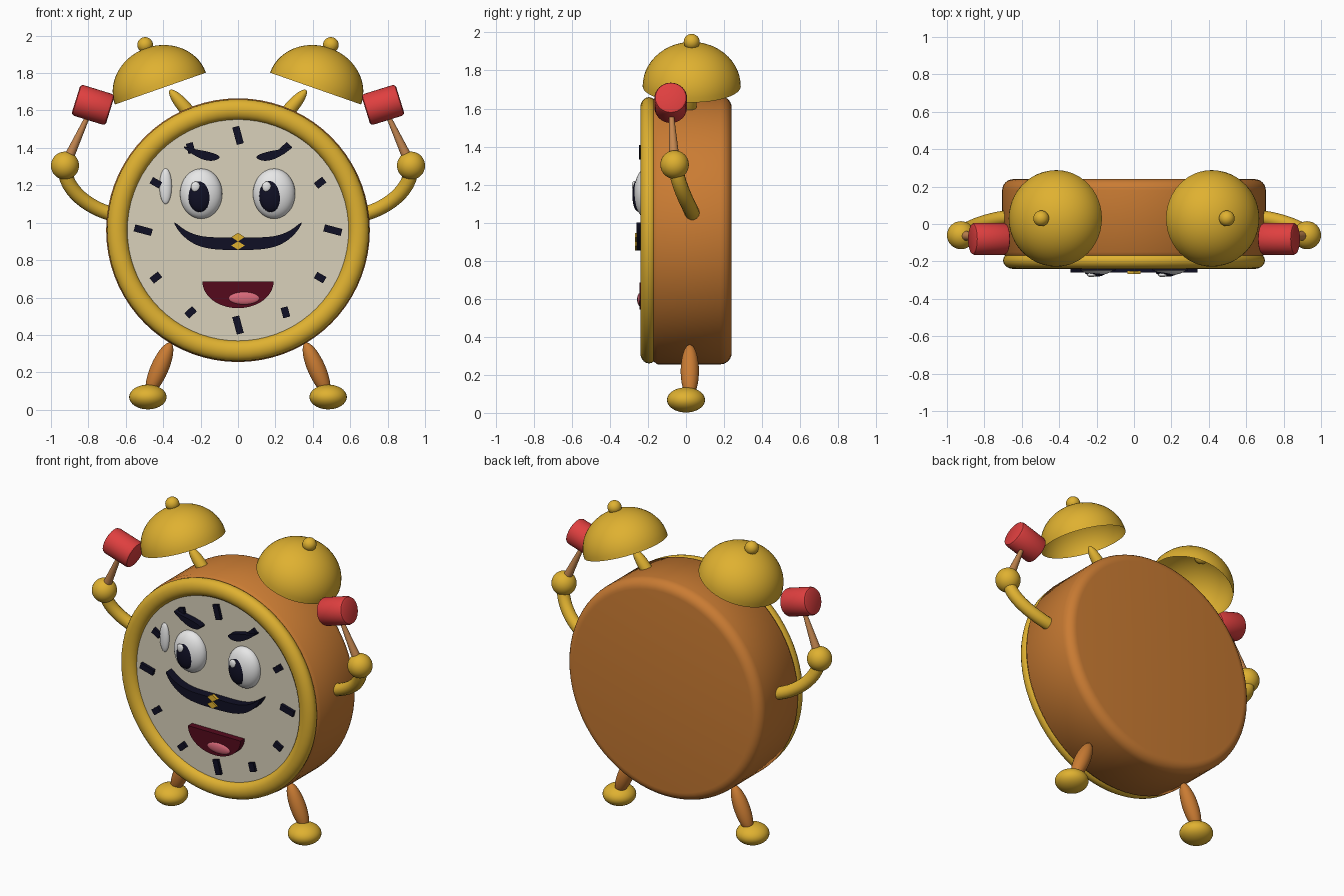
import bpy, bmesh
from math import sin, cos, pi, radians, sqrt
from mathutils import Vector

cube = bpy.data.objects.get("Cube")
if cube:
    bpy.data.objects.remove(cube, do_unlink=True)


def material(name, r, g, b):
    m = bpy.data.materials.new(name)
    m.use_nodes = True
    m.diffuse_color = (r, g, b, 1)
    node = m.node_tree.nodes["Principled BSDF"]
    node.inputs["Base Color"].default_value = (r, g, b, 1)
    node.inputs["Roughness"].default_value = 0.6
    return m


gold = material("gold", 0.74, 0.44, 0.03)
orange = material("orange", 0.59, 0.2, 0.033)
cream = material("cream", 0.7, 0.64, 0.5)
red = material("red", 0.74, 0.05, 0.05)
navy = material("navy", 0.005, 0.005, 0.018)
white = material("white", 0.85, 0.85, 0.85)
maroon = material("maroon", 0.09, 0.003, 0.012)
pink = material("pink", 0.68, 0.14, 0.19)
tan = material("tan", 0.55, 0.24, 0.08)

CENTRE = 0.96  # height of the dial centre


def finish(obj, name, mat, angle=40):
    obj.name = obj.data.name = name
    obj.data.materials.append(mat)
    bpy.ops.object.select_all(action="DESELECT")
    obj.select_set(True)
    bpy.context.view_layer.objects.active = obj
    bpy.ops.object.shade_smooth_by_angle(angle=radians(angle))
    return obj


def from_bmesh(bm, name, mat):
    bmesh.ops.recalc_face_normals(bm, faces=bm.faces)
    mesh = bpy.data.meshes.new(name)
    bm.to_mesh(mesh)
    bm.free()
    obj = bpy.data.objects.new(name, mesh)
    bpy.context.collection.objects.link(obj)
    return finish(obj, name, mat)


def aim(obj, direction):
    obj.rotation_mode = "QUATERNION"
    obj.rotation_quaternion = Vector(direction).to_track_quat("Z", "Y")


def ellipsoid(name, loc, size, mat, direction=(0, 0, 1)):
    bpy.ops.mesh.primitive_uv_sphere_add(segments=32, ring_count=20, location=loc)
    obj = bpy.context.object
    obj.scale = size
    if tuple(direction) != (0, 0, 1):
        aim(obj, direction)
    return finish(obj, name, mat)


def lathe(name, profile, loc, direction, mat, steps=48):
    """Spin (radius, height) points around an axis."""
    bm = bmesh.new()
    verts = [bm.verts.new((r, 0, h)) for r, h in profile]
    edges = [bm.edges.new(pair) for pair in zip(verts, verts[1:])]
    bmesh.ops.spin(bm, geom=verts + edges, cent=(0, 0, 0), axis=(0, 0, 1),
                   angle=2 * pi, steps=steps)
    bmesh.ops.remove_doubles(bm, verts=bm.verts, dist=0.0005)
    obj = from_bmesh(bm, name, mat)
    obj.location = loc
    aim(obj, direction)
    return obj


def plate(name, outline, front, back, mat):
    """Extrude an x-z outline from front to back."""
    bm = bmesh.new()
    face = bm.faces.new([bm.verts.new((x, front, z)) for x, z in outline])
    ext = bmesh.ops.extrude_face_region(bm, geom=[face])
    moved = [v for v in ext["geom"] if isinstance(v, bmesh.types.BMVert)]
    bmesh.ops.translate(bm, verts=moved, vec=(0, back - front, 0))
    return from_bmesh(bm, name, mat)


def ribbon(centre, half, start, end, n=24):
    """Outline of a stroke with varying thickness."""
    ts = [start + (end - start) * i / n for i in range(n + 1)]
    top = [(centre(t)[0], centre(t)[1] + half(t)) for t in ts]
    low = [(centre(t)[0], centre(t)[1] - half(t)) for t in ts]
    return top + low[::-1]


# Clock case with rounded back edge
corner = [(0.645 + 0.06 * cos(a), 0.18 + 0.06 * sin(a))
          for a in [i * pi / 12 for i in range(7)]]
lathe("case", [(0, -0.17), (0.69, -0.17), (0.705, -0.15)] + corner + [(0, 0.24)],
      (0, 0, CENTRE), (0, 1, 0), orange, 72)

# Rim and dial
bpy.ops.mesh.primitive_torus_add(location=(0, -0.195, CENTRE), rotation=(pi / 2, 0, 0),
                                 major_radius=0.645, minor_radius=0.055,
                                 major_segments=72, minor_segments=20)
bpy.context.object.scale.z = 0.82
finish(bpy.context.object, "rim", gold)
lathe("dial", [(0, 0.203), (0.62, 0.203), (0.62, 0.16)], (0, 0, CENTRE), (0, -1, 0), cream, 72)

# Hour marks, each turned a little off its spoke
lean = [-15, 8, -18, 15, -15, 0]
for hour in range(12):
    spoke = hour * pi / 6
    turn = spoke + radians(lean[hour % 6])
    length = 0.048 if hour % 3 == 0 else 0.028
    along = Vector((cos(turn), sin(turn))) * length
    across = Vector((-sin(turn), cos(turn))) * 0.019
    mid = Vector((0.507 * cos(spoke), CENTRE + 0.507 * sin(spoke)))
    plate(f"hour_mark_{hour}", [mid + along + across, mid - along + across,
                                mid - along - across, mid + along - across],
          -0.222, -0.2, navy)

# Eyes
for side, x, px in (("right", -0.197, -0.205), ("left", 0.193, 0.175)):
    ellipsoid(f"{side}_eye", (x, -0.205, 1.155), (0.113, 0.068, 0.134), white)
    ellipsoid(f"{side}_pupil", (px, -0.25, 1.143), (0.062, 0.032, 0.086), navy)
    ellipsoid(f"{side}_glint", (px - 0.022, -0.272, 1.192), (0.024, 0.012, 0.028), white)
ellipsoid("cheek_lens", (-0.387, -0.205, 1.195), (0.033, 0.02, 0.095), white)

# Moustache, bow, mouth
plate("moustache",
      ribbon(lambda t: (0.34 * t, 0.888 + 0.11 * t ** 4),
             lambda t: 0.03 * sqrt(max(0, 1 - t * t)) + 0.004, -1, 1, 40),
      -0.26, -0.2, navy)
for name, z in (("upper", 0.923), ("lower", 0.878)):
    plate(f"{name}_bow", [(0.036, z), (0, z + 0.023), (-0.036, z), (0, z - 0.023)],
          -0.268, -0.25, gold)
plate("mouth", [(0.19 * cos(a), 0.685 + 0.142 * sin(a))
                for a in [pi + i * pi / 28 for i in range(29)]], -0.245, -0.2, maroon)
ellipsoid("tongue", (0.032, -0.242, 0.596), (0.083, 0.015, 0.034), pink)

# Bell shape, open underneath
dome = [(0.258 * cos(a), 0.23 * sin(a)) for a in [i * pi / 28 for i in range(15)]]

for side, s in (("right", -1), ("left", 1)):
    # Eyebrow
    plate(f"{side}_eyebrow",
          ribbon(lambda t: (s * (0.1 + 0.19 * t), 1.35 + 0.055 * t * t),
                 lambda t: 0.02 * sin(pi * t ** 0.7) + 0.004, 0, 1),
          -0.248, -0.2, navy)

    # Bell with knob and stalk
    axis = Vector((0.33 * s, 0, 0.944))
    base = Vector((0.415 * s, 0.03, 1.717))
    lathe(f"{side}_bell", dome, base, axis, gold)
    ellipsoid(f"{side}_bell_knob", base + axis * 0.247, (0.042,) * 3, gold)
    ellipsoid(f"{side}_bell_stalk", (0.28 * s, 0.02, 1.61), (0.036, 0.036, 0.13), gold,
              (0.65 * s, 0, 0.76))

    # Arm
    curve = bpy.data.curves.new(f"{side}_arm", "CURVE")
    curve.dimensions = "3D"
    curve.bevel_depth = 0.039
    curve.bevel_resolution = 5
    curve.use_fill_caps = True
    spline = curve.splines.new("BEZIER")
    spline.bezier_points.add(1)
    ends = (((0.67, 0.035, 1.045), (0.12, -0.01, 0.03)), ((0.925, -0.055, 1.29), (0.0, -0.02, 0.12)))
    for p, (co, handle) in zip(spline.bezier_points, ends):
        p.co = Vector((co[0] * s, co[1], co[2]))
        h = Vector((handle[0] * s, handle[1], handle[2]))
        p.handle_left, p.handle_right = p.co - h, p.co + h
    arm = bpy.data.objects.new(f"{side}_arm", curve)
    bpy.context.collection.objects.link(arm)
    bpy.ops.object.select_all(action="DESELECT")
    arm.select_set(True)
    bpy.context.view_layer.objects.active = arm
    bpy.ops.object.convert(target="MESH")
    finish(bpy.context.object, f"{side}_arm", gold)

    # Hand holding a mallet
    hand = Vector((0.925 * s, -0.06, 1.305))
    mallet = Vector((0.775 * s, -0.08, 1.63))
    ellipsoid(f"{side}_hand", hand, (0.075,) * 3, gold)
    lathe(f"{side}_mallet_stick", [(0, 0), (0.03, 0), (0.01, 0.33), (0, 0.33)],
          hand, mallet - hand, tan, 20)
    lathe(f"{side}_mallet_head",
          [(0, -0.096), (0.07, -0.096), (0.081, -0.091), (0.086, -0.08),
           (0.086, 0.08), (0.081, 0.091), (0.07, 0.096), (0, 0.096)],
          mallet, (0.955 * s, 0, 0.296), red, 32)

    # Leg and foot
    ellipsoid(f"{side}_leg", (0.42 * s, 0.02, 0.22), (0.048, 0.048, 0.15), orange,
              (-0.4 * s, 0, 0.92))
    ellipsoid(f"{side}_foot", (0.482 * s, 0, 0.068), (0.1, 0.1, 0.066), gold)
